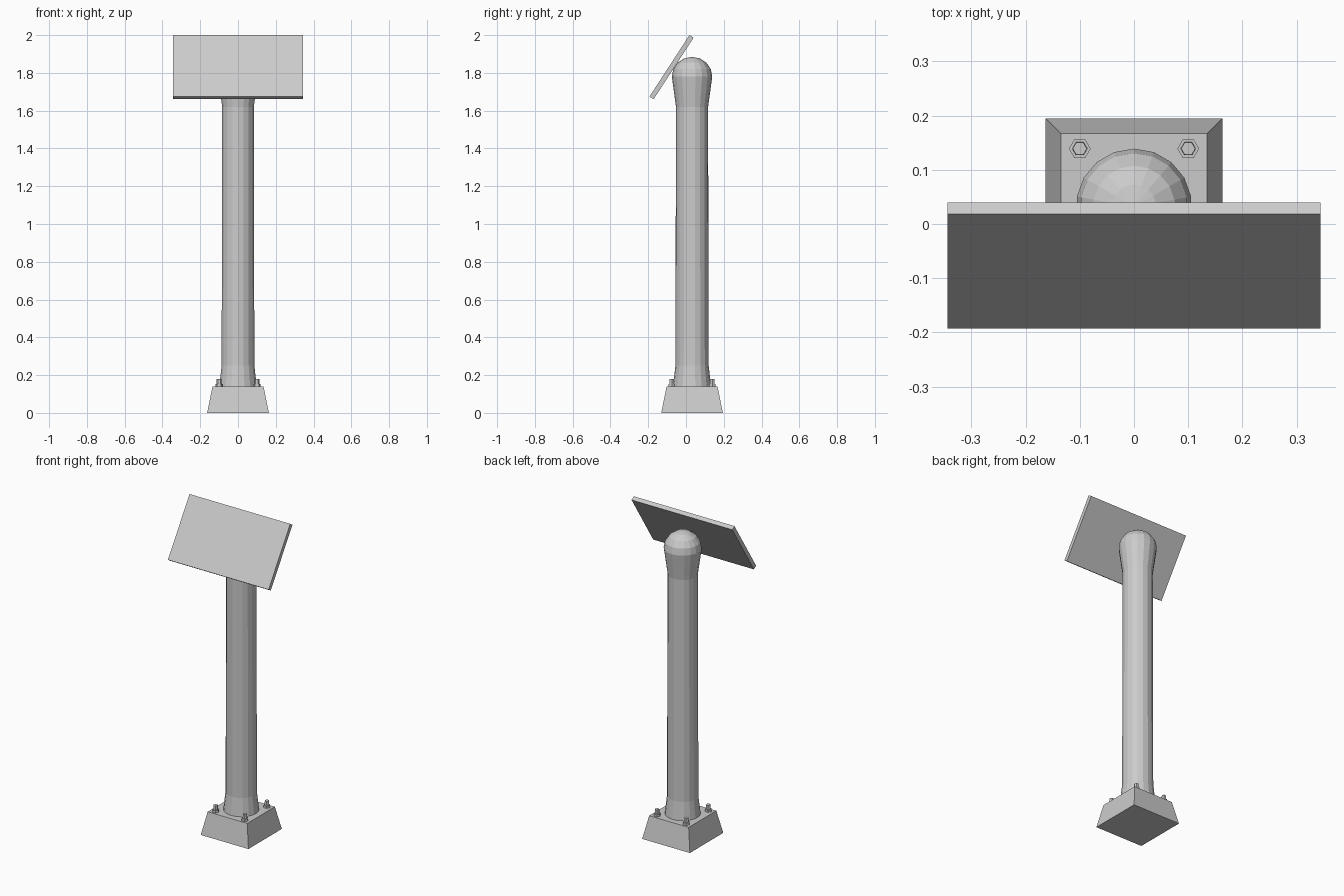
import bpy, bmesh, math
from mathutils import Matrix

if "Cube" in bpy.data.objects:
    bpy.data.objects.remove(bpy.data.objects["Cube"])

CY = 0.032  # post axis in y


def make_object(name, bm):
    bmesh.ops.recalc_face_normals(bm, faces=bm.faces)
    mesh = bpy.data.meshes.new(name)
    bm.to_mesh(mesh)
    bm.free()
    ob = bpy.data.objects.new(name, mesh)
    bpy.context.collection.objects.link(ob)
    return ob


def lathe(name, profile, sides, x=0.0, y=CY, phase=0.0):
    """Stack of (radius, z) rings; a zero radius closes to a point."""
    bm = bmesh.new()
    rings = []
    for r, z in profile:
        n = sides if r > 0 else 1
        rings.append([bm.verts.new((x + r * math.cos(phase + 2 * math.pi * i / sides),
                                    y + r * math.sin(phase + 2 * math.pi * i / sides), z))
                      for i in range(n)])
    for a, b in zip(rings, rings[1:]):
        for i in range(sides):
            j = (i + 1) % sides
            if len(b) == 1:
                bm.faces.new((a[i], a[j], b[0]))
            else:
                bm.faces.new((a[i], a[j], b[j], b[i]))
    bm.faces.new(rings[0][::-1])
    if len(rings[-1]) > 1:
        bm.faces.new(rings[-1])
    return make_object(name, bm)


# Tapered concrete footing
s = math.sqrt(2)
lathe("footing", [(0.163 * s, 0), (0.135 * s, 0.14)], 4, phase=math.pi / 4)

# Post with flared foot, swollen head and domed cap
dome = [(0.107 * math.cos(math.radians(a)), 1.78 + 0.105 * math.sin(math.radians(a)))
        for a in (0, 22.5, 45, 67.5)]
lathe("post", [(0.101, 0.139), (0.088, 0.25), (0.085, 1.62)] + dome + [(0, 1.885)], 18,
      phase=math.pi / 2)

# Anchor bolts: hex nut and stud at each corner
for i, (sx, sy) in enumerate([(-1, -1), (1, -1), (1, 1), (-1, 1)]):
    lathe(f"anchor_bolt_{i + 1}",
          [(0.02, 0.139), (0.02, 0.154), (0.014, 0.154), (0.013, 0.18)],
          6, x=0.1 * sx, y=CY + 0.107 * sy)

# Tilted sign panel
bm = bmesh.new()
bmesh.ops.create_cube(bm, size=1)
tilt = math.atan2(0.211, 0.325)
bm.transform(Matrix.Translation((0, -0.0765, 1.8305))
             @ Matrix.Rotation(-tilt, 4, 'X')
             @ Matrix.Diagonal((0.688, 0.026, 0.388, 1)))
make_object("sign_panel", bm)
